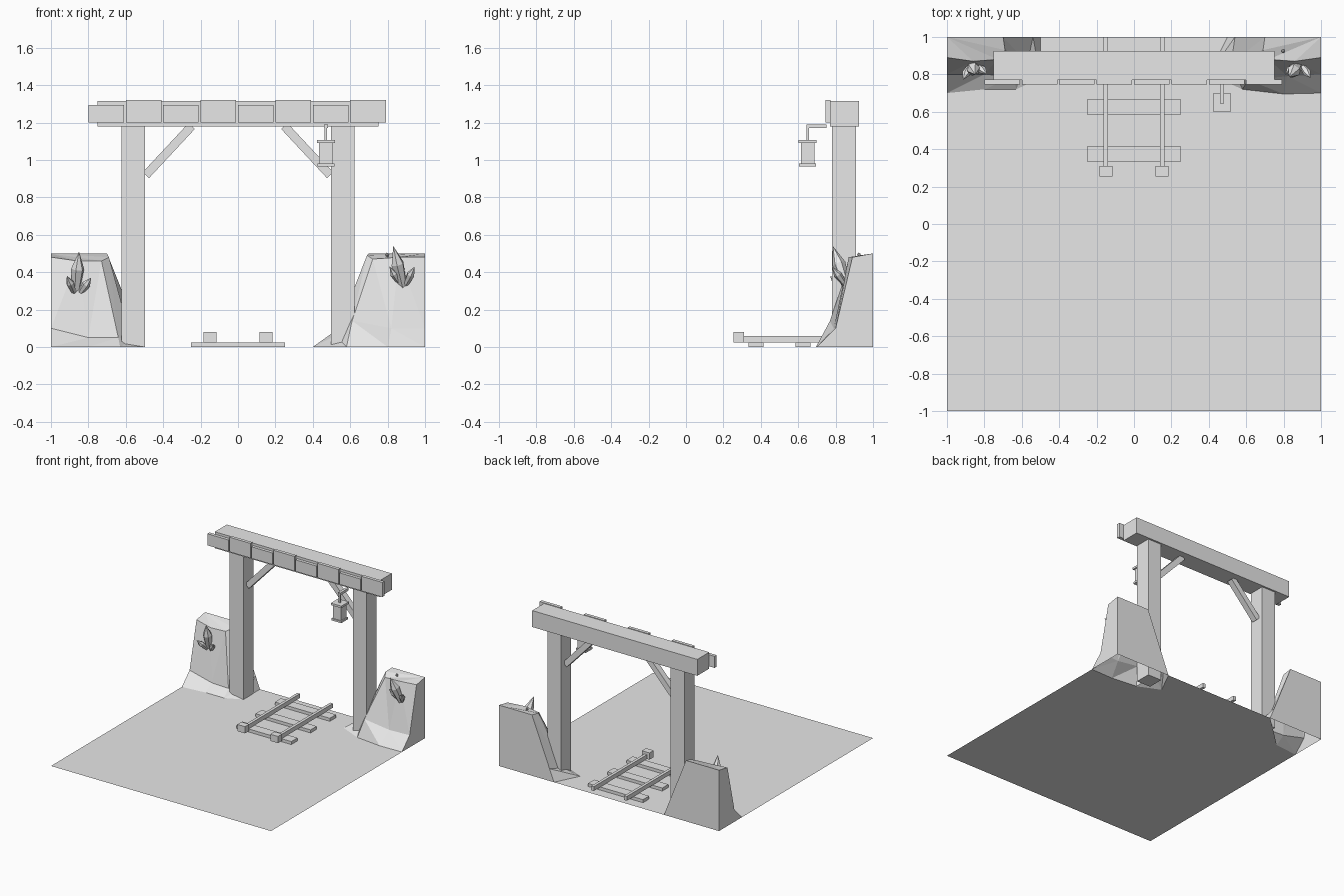
import bpy, bmesh, math
from mathutils import Vector, Matrix

cube = bpy.data.objects.get("Cube")
if cube:
    bpy.data.objects.remove(cube, do_unlink=True)

grey = bpy.data.materials.new("plain_grey")
grey.use_nodes = True
grey.diffuse_color = (0.8, 0.8, 0.8, 1)
grey.node_tree.nodes["Principled BSDF"].inputs["Base Color"].default_value = (0.8, 0.8, 0.8, 1)


def finish(name, bm):
    """Turn a bmesh into a flat shaded object."""
    mesh = bpy.data.meshes.new(name)
    bm.to_mesh(mesh)
    bm.free()
    mesh.materials.append(grey)
    obj = bpy.data.objects.new(name, mesh)
    bpy.context.collection.objects.link(obj)
    return obj


def box(name, xs, ys, zs):
    """Box from its three (low, high) ranges."""
    bm = bmesh.new()
    bmesh.ops.create_cube(bm, size=1)
    for v in bm.verts:
        for axis, (low, high) in enumerate((xs, ys, zs)):
            v.co[axis] = high if v.co[axis] > 0 else low
    return finish(name, bm)


def around(centre, half):
    return (centre - half, centre + half)


def rock(name, rows, corner_x):
    """Open-bottomed rock: rows of outline points from outer side to back."""
    bm = bmesh.new()
    grid = [[bm.verts.new(p) for p in row] for row in rows]
    top_corner = bm.verts.new((corner_x, 1, 0.5))
    low_corner = bm.verts.new((corner_x, 1, 0))
    for low, high in zip(grid, grid[1:]):
        for i in range(len(low) - 1):
            bm.faces.new((low[i], low[i + 1], high[i + 1]))
            bm.faces.new((low[i], high[i + 1], high[i]))
    top = grid[-1]
    for a, b in zip(top, top[1:]):
        bm.faces.new((a, b, top_corner))
    for end in (0, -1):
        bm.faces.new([row[end] for row in grid] + [top_corner, low_corner])
    bmesh.ops.recalc_face_normals(bm, faces=bm.faces)
    return finish(name, bm)


def crystal_cluster(name, spikes):
    """Six-sided pointed crystals, each given as root, tip, radius."""
    bm = bmesh.new()
    for root, tip, radius in spikes:
        root, tip = Vector(root), Vector(tip)
        axis = tip - root
        turn = axis.to_track_quat('Z', 'Y')
        rings = []
        for along, scale in ((0.1, 0.6), (0.62, 1)):
            rings.append([bm.verts.new(root + axis * along + turn @ Vector(
                (radius * scale * math.cos(k * math.pi / 3),
                 radius * scale * math.sin(k * math.pi / 3), 0))) for k in range(6)])
        start, end = bm.verts.new(root), bm.verts.new(tip)
        for k in range(6):
            n = (k + 1) % 6
            bm.faces.new((rings[0][k], rings[0][n], rings[1][n], rings[1][k]))
            bm.faces.new((rings[1][k], rings[1][n], end))
            bm.faces.new((rings[0][n], rings[0][k], start))
    return finish(name, bm)


# Rock outlines: foot, low bulge, shoulder
right_rows = [
    [(-1, .7, 0), (-.8, .72, 0), (-.63, .72, 0), (-.5, .78, 0), (-.5, 1, 0)],
    [(-1, .8, .1), (-.8, .8, .05), (-.64, .79, .05), (-.57, .86, .04), (-.54, 1, .1)],
    [(-1, .89, .48), (-.86, .87, .46), (-.73, .88, .46), (-.69, .93, .48), (-.7, 1, .5)],
]
left_rows = [
    [(1, .7, 0), (.8, .695, 0), (.58, .72, 0), (.4, .8, 0), (.5, 1, 0)],
    [(1, .8, .1), (.82, .79, .1), (.61, .77, .14), (.52, .86, .06), (.54, 1, .1)],
    [(1, .89, .48), (.86, .87, .48), (.72, .88, .47), (.69, .93, .49), (.7, 1, .5)],
]
rock("right_rock", right_rows, -1)
rock("left_rock", left_rows, 1)

# Ground, cut away beneath the rocks
bm = bmesh.new()
outline = [(-1, -1, 0), (1, -1, 0)] + left_rows[0] + right_rows[0][::-1]
bm.faces.new([bm.verts.new(p) for p in outline])
bmesh.ops.triangulate(bm, faces=bm.faces)
bmesh.ops.recalc_face_normals(bm, faces=bm.faces)
for face in bm.faces:
    face.normal_update()
    if face.normal.z < 0:
        face.normal_flip()
finish("ground", bm)

# Gate: posts, beam, braces
for side, label in ((-1, "right"), (1, "left")):
    box(label + "_post", around(side * 0.56, 0.063), (0.78, 0.91), (0, 1.19))
    brace = box(label + "_brace", (-0.18, 0.18), (-0.025, 0.025), (-0.023, 0.023))
    brace.matrix_world = (Matrix.Translation((side * 0.37, 0.845, 1.05))
                          @ Matrix.Rotation(side * math.radians(47), 4, 'Y'))
box("beam", (-0.75, 0.75), (0.77, 0.925), (1.18, 1.315))

# Boards along the front of the beam, every other one taller
for i in range(8):
    x = -0.8 + i * 0.2
    tall = i % 2
    box(f"board_{i}", (x, x + 0.19), (0.745, 0.772), (1.2, 1.32 if tall else 1.295))

# Track: sleepers, rails, end stops
for i in range(3):
    box(f"sleeper_{i}", (-0.25, 0.25), around(0.375 + i / 4, 0.04), (0, 0.025))
for side, label in ((-1, "right"), (1, "left")):
    x = side * 0.15
    box(label + "_rail", around(x, 0.012), (0.3, 1), (0.025, 0.06))
    box(label + "_rail_stop", around(x, 0.035), (0.255, 0.31), (0.025, 0.08))

# Hanging lantern
x, y = 0.47, 0.65
box("lantern_arm", around(x, 0.011), (y - 0.005, 0.75), (1.17, 1.19))
box("lantern_rod", around(x, 0.007), around(y, 0.007), (1.1, 1.18))
box("lantern_cap", around(x, 0.048), around(y, 0.048), (1.09, 1.107))
box("lantern_body", around(x, 0.036), around(y, 0.036), (0.975, 1.095))
box("lantern_base", around(x, 0.045), around(y, 0.045), (0.965, 0.98))

# Crystals growing from the rocks
crystal_cluster("right_crystals", [
    ((-.87, .87, .27), (-.85, .8, .51), .036),
    ((-.87, .86, .28), (-.915, .77, .38), .022),
    ((-.85, .86, .28), (-.785, .8, .37), .022),
])
crystal_cluster("left_crystals", [
    ((.89, .87, .29), (.83, .785, .54), .036),
    ((.87, .86, .33), (.81, .8, .43), .02),
    ((.89, .86, .32), (.945, .78, .43), .022),
    ((.8, .93, .48), (.795, .92, .505), .01),
])
